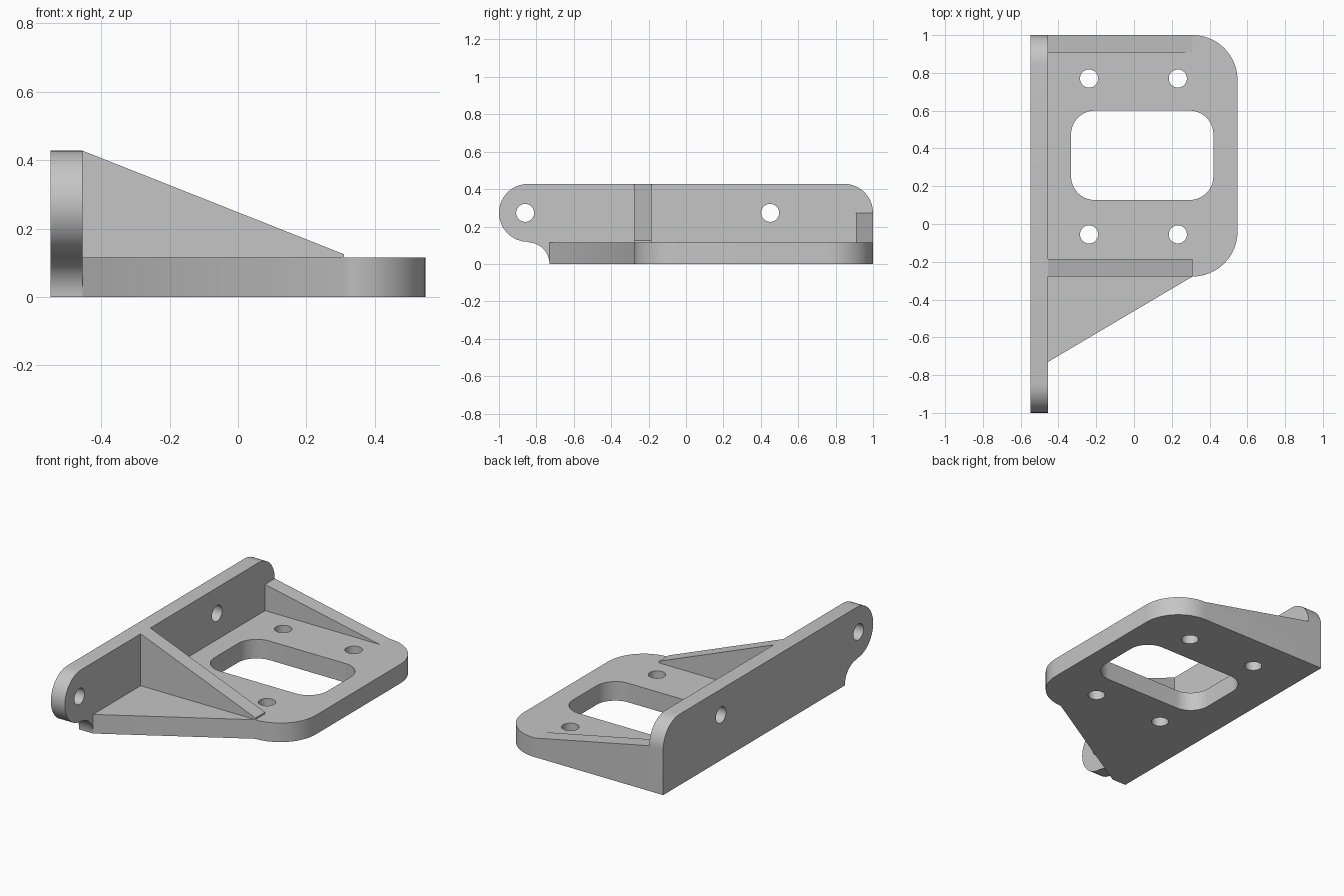
import bpy
import bmesh
from math import cos, sin, radians
from mathutils import Vector

cube = bpy.data.objects.get("Cube")
if cube:
    bpy.data.objects.remove(cube, do_unlink=True)

# Single grey finish
grey = bpy.data.materials.new("light_grey")
grey.use_nodes = True
colour = (0.56, 0.56, 0.56, 1)
grey.diffuse_color = colour
grey.node_tree.nodes["Principled BSDF"].inputs["Base Color"].default_value = colour


def arc(u, v, r, start, end, steps=16):
    """Points along an arc, angles in degrees."""
    angles = [radians(start + (end - start) * i / steps) for i in range(steps + 1)]
    return [(u + r * cos(a), v + r * sin(a)) for a in angles]


def circle(u, v, r=0.048):
    return arc(u, v, r, 0, 360, 40)[:-1]


def rounded_rect(u0, u1, v0, v1, r):
    return (arc(u1 - r, v1 - r, r, 0, 90) + arc(u0 + r, v1 - r, r, 90, 180)
            + arc(u0 + r, v0 + r, r, 180, 270) + arc(u1 - r, v0 + r, r, 270, 360))


def plate(name, axis, low, high, outline, holes=()):
    """Solid plate from an outline with holes, extruded along an axis."""
    def place(u, v):
        return {"x": (low, u, v), "y": (u, low, v), "z": (u, v, low)}[axis]

    bm = bmesh.new()
    for loop in (outline, *holes):
        verts = [bm.verts.new(place(u, v)) for u, v in loop]
        for a, b in zip(verts, verts[1:] + verts[:1]):
            bm.edges.new((a, b))
    bmesh.ops.triangle_fill(bm, use_beauty=True, edges=bm.edges[:])
    result = bmesh.ops.extrude_face_region(bm, geom=bm.faces[:], use_keep_orig=True)
    moved = [g for g in result["geom"] if isinstance(g, bmesh.types.BMVert)]
    shift = Vector([high - low if a == axis else 0 for a in "xyz"])
    bmesh.ops.translate(bm, verts=moved, vec=shift)
    bmesh.ops.recalc_face_normals(bm, faces=bm.faces[:])

    mesh = bpy.data.meshes.new(name)
    bm.to_mesh(mesh)
    bm.free()
    mesh.materials.append(grey)
    obj = bpy.data.objects.new(name, mesh)
    bpy.context.collection.objects.link(obj)
    bpy.ops.object.select_all(action="DESELECT")
    obj.select_set(True)
    bpy.context.view_layer.objects.active = obj
    bpy.ops.object.shade_smooth_by_angle(angle=radians(30))
    return obj


WALL_OUT, WALL_IN = -0.548, -0.455
BASE_TOP, WALL_TOP = 0.115, 0.428
RIB_END = 0.31

# Upright side wall with rounded ends, a front lug and two pivot holes
wall = ([(1, 0)] + arc(0.845, 0.273, 0.155, 0, 90)
        + arc(-0.845, 0.273, 0.155, 90, 270)
        + arc(-0.845, 0, 0.115, 90, 0)[1:])
plate("side_wall", "x", WALL_OUT, WALL_IN, wall,
      [circle(-0.86, 0.273), circle(0.45, 0.273)])

# Base plate with angled front gusset, window and four bolt holes
base = ([(WALL_IN, 1)] + arc(RIB_END, 0.762, 0.238, 90, 0)
        + arc(RIB_END, -0.04, 0.238, 0, -90) + [(WALL_IN, -0.73)])
bolts = [circle(x, y) for x in (-0.238, 0.232) for y in (0.77, -0.055)]
plate("base_plate", "z", 0, BASE_TOP, base,
      [rounded_rect(-0.333, 0.42, 0.127, 0.6, 0.125)] + bolts)

# Tall front rib and low back rib bracing the wall
plate("front_rib", "y", -0.277, -0.185,
      [(WALL_IN, BASE_TOP), (RIB_END, BASE_TOP), (RIB_END, 0.125), (WALL_IN, WALL_TOP)])
plate("back_rib", "y", 0.908, 1,
      [(WALL_IN, BASE_TOP), (RIB_END, BASE_TOP), (WALL_IN, 0.273)])
